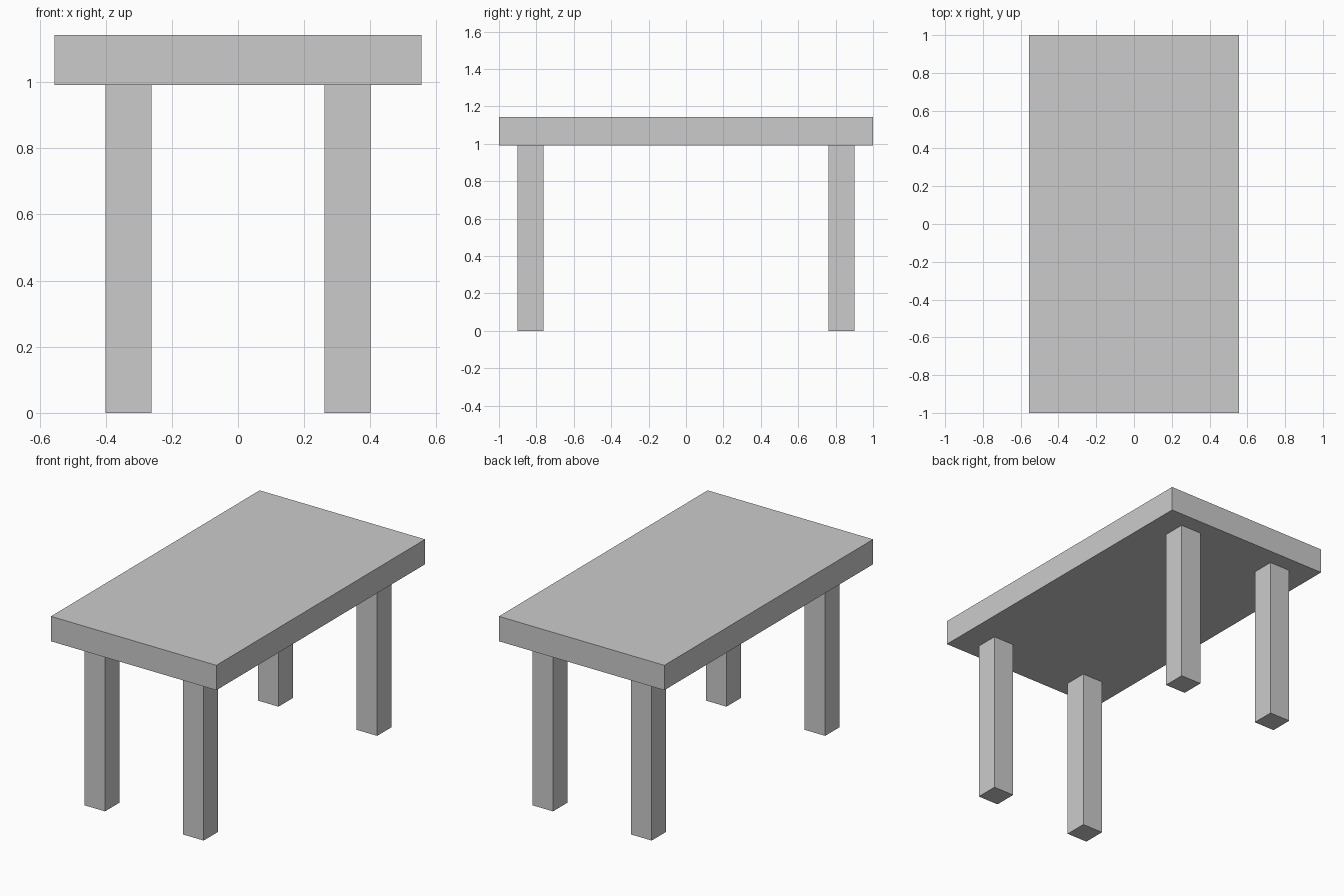
import bpy

if "Cube" in bpy.data.objects:
    bpy.data.objects.remove(bpy.data.objects["Cube"])


def box(name, lo, hi):
    """Add a box spanning the corners lo and hi."""
    centre = [(a + b) / 2 for a, b in zip(lo, hi)]
    bpy.ops.mesh.primitive_cube_add(size=1, location=centre)
    obj = bpy.context.object
    obj.name = name
    obj.scale = [b - a for a, b in zip(lo, hi)]
    bpy.ops.object.transform_apply(location=False, rotation=False, scale=True)
    return obj


LEG_HEIGHT = 0.991
LEG = 0.139            # square leg thickness
LEG_X, LEG_Y = 0.331, 0.831  # leg centres

# Table top
box("table_top", (-0.555, -1, LEG_HEIGHT), (0.555, 1, 1.142))

# Four square legs
for end, sy in (("front", -1), ("back", 1)):
    for side, sx in (("left", -1), ("right", 1)):
        x, y = sx * LEG_X, sy * LEG_Y
        box(f"{end}_{side}_leg",
            (x - LEG / 2, y - LEG / 2, 0),
            (x + LEG / 2, y + LEG / 2, LEG_HEIGHT))
